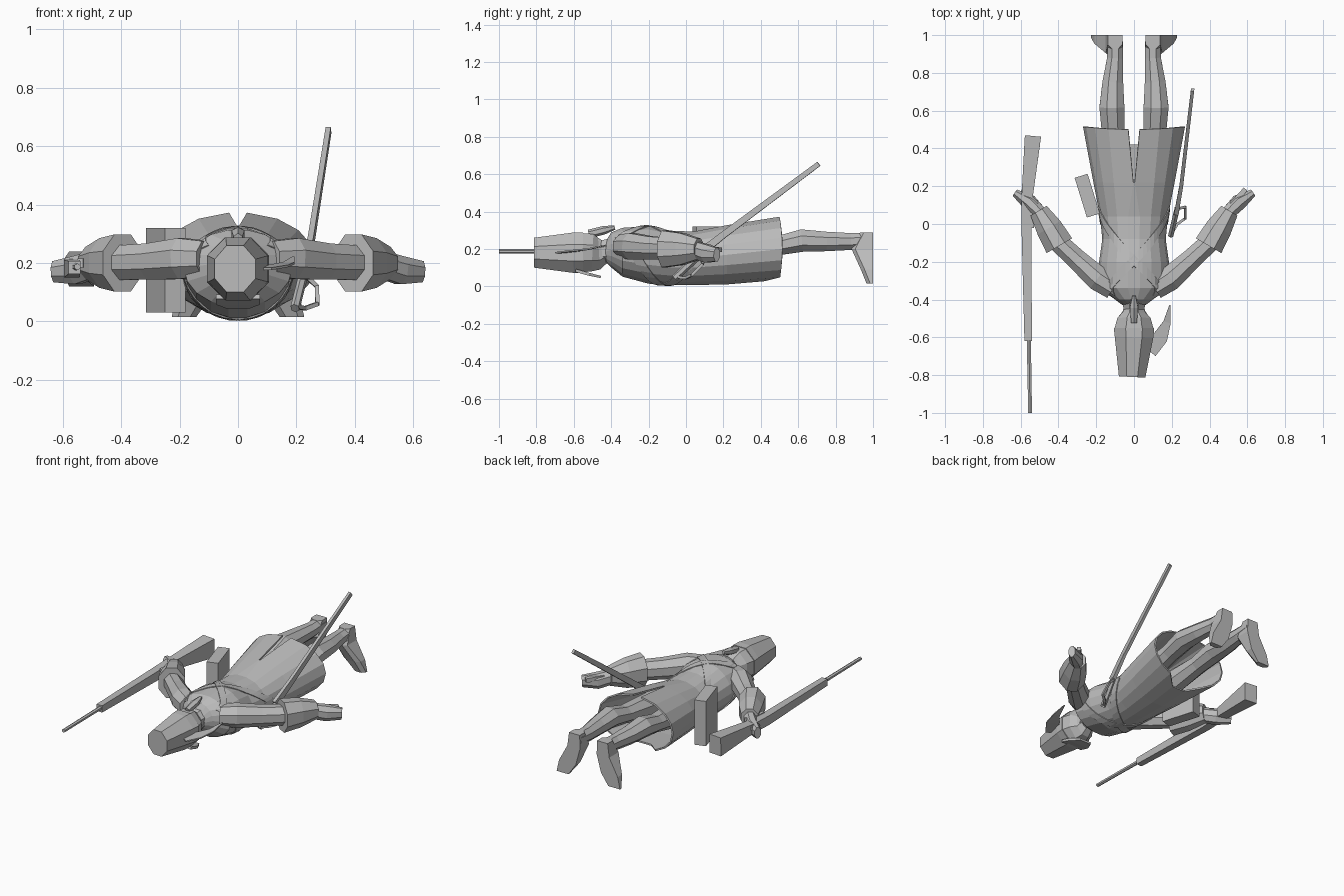
import bpy, bmesh
from math import sin, cos, pi, radians
from mathutils import Vector

if "Cube" in bpy.data.objects:
    bpy.data.objects.remove(bpy.data.objects["Cube"], do_unlink=True)

grey = bpy.data.materials.new("plain grey")
grey.use_nodes = True
tone = (0.5, 0.5, 0.5, 1.0)
grey.diffuse_color = tone
grey.node_tree.nodes["Principled BSDF"].inputs["Base Color"].default_value = tone


def make_object(name, bm, thickness=0.0):
    bmesh.ops.recalc_face_normals(bm, faces=bm.faces)
    mesh = bpy.data.meshes.new(name)
    bm.to_mesh(mesh)
    bm.free()
    mesh.materials.append(grey)
    obj = bpy.data.objects.new(name, mesh)
    bpy.context.collection.objects.link(obj)
    if thickness:
        shell = obj.modifiers.new("cloth thickness", "SOLIDIFY")
        shell.thickness = thickness
        shell.offset = -1
    return obj


def loft(name, rings, cap_start=True, cap_end=True, skip=None, thickness=0.0):
    """Skin a list of point rings; skip(ring, side) leaves a face open."""
    bm = bmesh.new()
    rows = [[bm.verts.new(p) for p in ring] for ring in rings]
    count = len(rows[0])
    for r, (low, high) in enumerate(zip(rows, rows[1:])):
        for i in range(count):
            j = (i + 1) % count
            if not (skip and skip(r, i)):
                bm.faces.new((low[i], low[j], high[j], high[i]))
    if cap_start:
        bm.faces.new(rows[0])
    if cap_end:
        bm.faces.new(rows[-1])
    return make_object(name, bm, thickness)


def tube(name, stations, sides=8, flip=1):
    """Stations are x, y, z, half width, half height along a path."""
    centres = [Vector((s[0] * flip, s[1], s[2])) for s in stations]
    rings = []
    for k, s in enumerate(stations):
        ahead = centres[min(k + 1, len(centres) - 1)]
        behind = centres[max(k - 1, 0)]
        along = (ahead - behind).normalized()
        side = along.cross(Vector((0, 0, 1))).normalized()
        up = side.cross(along)
        grow = 1 / cos(pi / sides)
        ring = []
        for i in range(sides):
            a = (i + 0.5) * 2 * pi / sides
            ring.append(centres[k] + side * cos(a) * s[3] * grow + up * sin(a) * s[4] * grow)
        rings.append(ring)
    return loft(name, rings)


def both_sides(name, stations, sides=8):
    tube("left_" + name, stations, sides)
    tube("right_" + name, stations, sides, flip=-1)


# Coat stations: y, half width, back height, front height
coat = [(-.43, .06, .24, .13), (-.40, .10, .29, .10), (-.34, .185, .315, .05),
        (-.2, .185, .325, .012), (-.08, .168, .30, .005), (.04, .18, .295, .005),
        (.22, .215, .33, .008), (.5, .27, .375, .025)]


def coat_point(y, angle, swell=1.0):
    for a, b in zip(coat, coat[1:]):
        if y <= b[0]:
            break
    t = (y - a[0]) / (b[0] - a[0])
    width, back, front = (a[i] + (b[i] - a[i]) * t for i in (1, 2, 3))
    middle, depth = (back + front) / 2, (back - front) / 2
    return Vector((width * sin(angle) * swell, y, middle + depth * cos(angle) * swell))


# Coat with a split back vent and open hem
COAT_SIDES = 18
rings = []
for row, station in enumerate(coat):
    ring = []
    for i in range(COAT_SIDES):
        angle = (i + 0.5) * 2 * pi / COAT_SIDES
        p = coat_point(station[0], angle)
        if i in (0, COAT_SIDES - 1):
            if row == len(coat) - 1:
                p.x *= 0.65
            elif row == len(coat) - 2:
                p.x *= 0.1
        if row == len(coat) - 1:
            p.y += 0.015 * sin(angle) ** 2
            if cos(angle) < -0.9:
                p.y -= 0.08
        ring.append(p)
    rings.append(ring)
vent = lambda r, i: r == len(coat) - 2 and i == COAT_SIDES - 1
loft("coat", rings, cap_end=False, skip=vent, thickness=0.01)


# Crossed shoulder belts wrapped around the coat
def belt(name, flip):
    bm = bmesh.new()
    steps = 36
    pairs = []
    for i in range(steps):
        t = i / steps
        blend = abs(1 - 2 * t)
        y = 0.06 - 0.41 * blend
        angle = radians(-50 + 260 * t if t < 0.5 else 80 + 460 * (t - 0.5)) * flip
        pairs.append([bm.verts.new(coat_point(y + d, angle, 1.025)) for d in (-.03, .03)])
    for a, b in zip(pairs, pairs[1:] + pairs[:1]):
        bm.faces.new((a[0], a[1], b[1], b[0]))
    make_object(name, bm, 0.006)


belt("left_belt", 1)
belt("right_belt", -1)

# Collar, head and tapering tall hat
tube("collar", [(0, -.39, .19, .065, .07), (0, -.45, .185, .055, .06)])
tube("head", [(0, -.42, .185, .045, .05), (0, -.465, .175, .06, .085),
              (0, -.5, .18, .088, .10), (0, -.56, .18, .105, .105),
              (0, -.6, .18, .095, .10)])
tube("hat", [(0, -.55, .18, .107, .108), (0, -.6, .18, .102, .108),
             (-.01, -.81, .18, .07, .08)])
tube("visor", [(0, -.59, .085, .075, .008), (0, -.52, .065, .075, .008),
               (0, -.455, .05, .04, .006)], 4)
tube("hair_queue", [(0, -.52, .28, .015, .02), (0, -.44, .30, .022, .02),
                    (0, -.38, .315, .008, .01)], 6)
tube("plume", [(.08, -.67, .18, .045, .004), (.14, -.6, .19, .04, .004),
               (.175, -.52, .2, .02, .004), (.19, -.43, .22, .003, .003)], 4)

# Arms, flared cuffs and hands
both_sides("sleeve", [(.11, -.34, .215, .06, .06), (.19, -.29, .215, .065, .07),
                      (.30, -.19, .205, .055, .062), (.43, -.07, .2, .05, .058)])
both_sides("cuff", [(.395, -.115, .2, .078, .098), (.45, -.02, .2, .07, .085),
                    (.505, .07, .2, .05, .055)])
both_sides("hand", [(.49, .05, .195, .035, .045), (.555, .115, .175, .042, .048),
                    (.63, .165, .17, .02, .036)])
both_sides("thumb", [(.52, .10, .2, .018, .018), (.59, .185, .195, .012, .012)], 4)

# Legs and turned-out boots with the toes hanging down
both_sides("leg", [(.09, .15, .17, .07, .085), (.11, .48, .215, .06, .05),
                   (.117, .62, .245, .066, .06), (.112, .75, .24, .055, .052),
                   (.10, .88, .24, .042, .045), (.10, .99, .25, .04, .038)])
for label, flip in (("left", 1), ("right", -1)):
    # Boot stations: height, centre x, instep y, half width
    sections = [(.288, .10, .93, .038), (.2, .105, .885, .045),
                (.09, .15, .935, .06), (.015, .185, .965, .042)]
    rings = [[Vector((flip * (x + dx * half), y, z))
              for dx, y in ((-1, 1), (1, 1), (1, front + .02),
                            (.5, front), (-.5, front), (-1, front + .02))]
             for z, x, front, half in sections]
    loft(label + "_boot", rings)

# Long gun held in the right hand
tube("gun_stock", [(-.535, .465, .18, .043, .06), (-.565, .15, .185, .03, .03),
                   (-.57, 0, .18, .026, .03), (-.56, -.62, .185, .02, .022)], 4)
tube("gun_barrel", [(-.557, -.6, .187, .011, .011), (-.55, -1, .187, .01, .01)], 6)
tube("gun_lock", [(-.535, .1, .2, .01, .015), (-.54, -.02, .2, .01, .015)], 4)

# Cartridge box slung at the right hip
tube("cartridge_box", [(-.215, .045, .175, .036, .145), (-.28, .255, .175, .036, .145)], 4)

# Sword scabbard, grip and hand guard at the left hip
tube("scabbard", [(.225, .06, .165, .012, .022), (.25, .2, .275, .01, .018),
                  (.31, .71, .655, .009, .013)], 4)
tube("sword_grip", [(.195, -.06, .045, .014, .016), (.228, .08, .175, .014, .018)], 6)
guard = [(.228, .08, .16), (.27, .09, .12), (.272, .03, .06), (.23, .0, .045), (.2, -.05, .05)]
for number, (a, b) in enumerate(zip(guard, guard[1:])):
    tube("sword_guard_" + str(number), [a + (.007, .007), b + (.007, .007)], 4)
